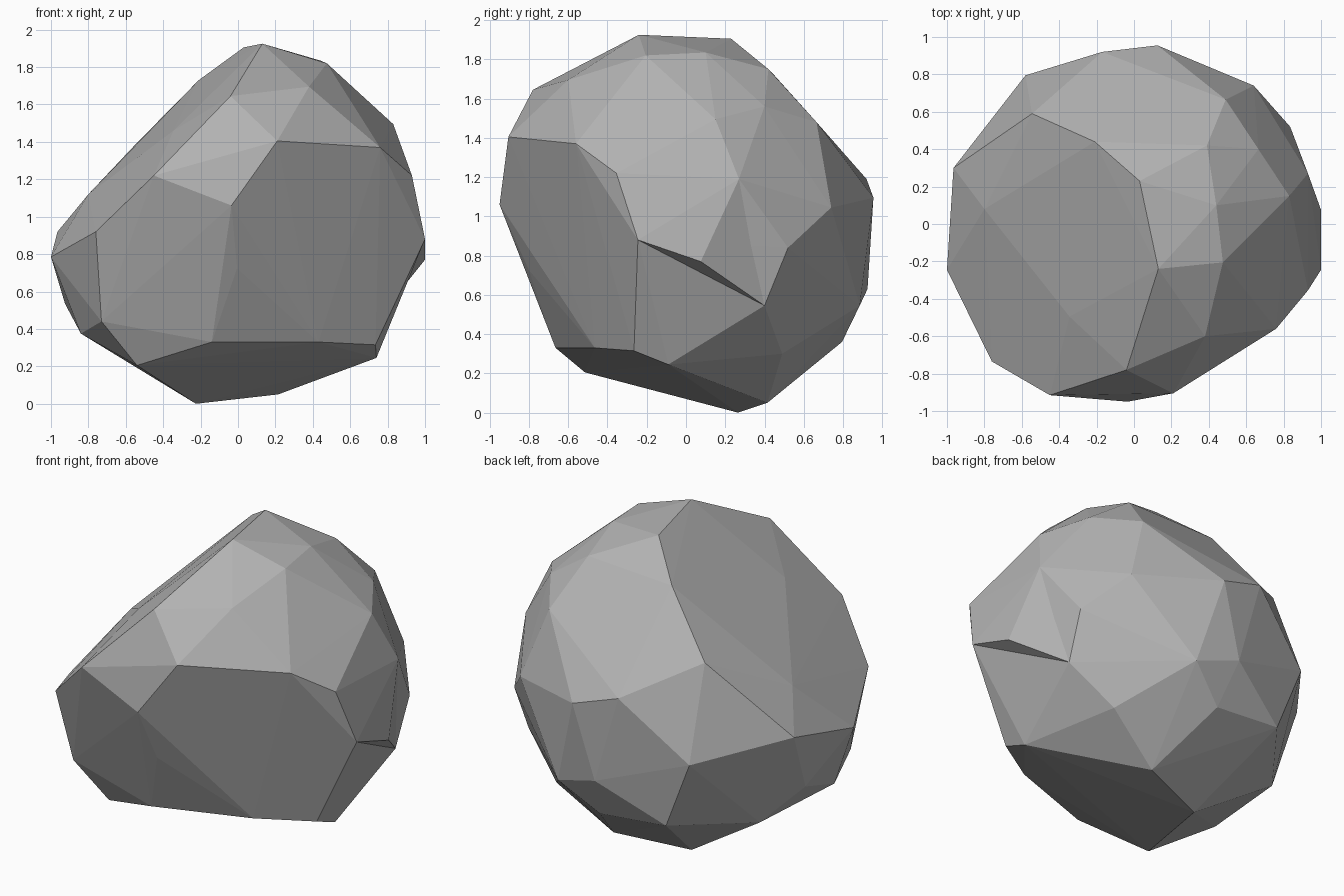
import bpy
import bmesh

# Remove the default cube only
cube = bpy.data.objects.get("Cube")
if cube:
    bpy.data.objects.remove(cube, do_unlink=True)


def flat_material(name, colour):
    mat = bpy.data.materials.new(name)
    mat.use_nodes = True
    mat.diffuse_color = colour
    shader = next(n for n in mat.node_tree.nodes if n.type == "BSDF_PRINCIPLED")
    shader.inputs["Base Color"].default_value = colour
    shader.inputs["Roughness"].default_value = 0.9
    return mat


def chiselled_stone(name, corners, material):
    """Wrap a tight, flat-faceted skin around the given corners."""
    bm = bmesh.new()
    for corner in corners:
        bm.verts.new(corner)
    bmesh.ops.convex_hull(bm, input=bm.verts[:], use_existing_faces=False)
    loose = [v for v in bm.verts if not v.link_faces]
    bmesh.ops.delete(bm, geom=loose, context="VERTS")
    bmesh.ops.recalc_face_normals(bm, faces=bm.faces[:])
    mesh = bpy.data.meshes.new(name)
    bm.to_mesh(mesh)
    bm.free()
    mesh.materials.append(material)
    obj = bpy.data.objects.new(name, mesh)
    bpy.context.collection.objects.link(obj)
    return obj


stone_grey = flat_material("stone grey", (0.45, 0.45, 0.45, 1))

# Rim and shallow crown of the large slanted face
slanted_face = [
    (.13, -.24, 1.925), (.03, .23, 1.905), (-.21, .44, 1.73), (-.545, .59, 1.39),
    (-.965, .3, .92), (-1, -.245, .785), (-.76, -.735, .92), (-.45, -.915, 1.22),
    (-.04, -.78, 1.645), (-.345, -.495, 1.46), (-.8, .08, 1.12),
]

# Rounded shoulder beside the summit
shoulder = [
    (.475, -.205, 1.82), (.38, -.6, 1.695), (.44, .1, 1.835), (.39, .42, 1.75),
    (.665, .4, 1.56), (.83, .15, 1.495), (.49, .665, 1.48),
]

# Broad front facets
front = [
    (.21, -.905, 1.405), (-.035, -.95, 1.06), (-.005, -.8, .725),
    (.76, -.56, 1.37), (-.73, -.6, .44),
]

# Rounded back
back = [
    (-.17, .92, 1.19), (.125, .955, 1.095), (.64, .74, 1.045), (.835, .52, .84),
    (-.58, .795, .83), (-.01, .925, .63), (.275, .885, .545),
]

# Underside and the facets just above the ground
underside = [
    (-.225, .265, 0), (.215, .415, .05), (.735, -.265, .315), (.74, -.09, .245),
    (-.14, -.665, .33), (.43, -.465, .33), (-.54, -.515, .205), (-.84, -.28, .375),
    (-.925, .13, .535), (-.75, .335, .34), (-.41, .785, .4), (.045, .795, .36),
    (.56, .49, .3),
]

# Side facets that carry the small overhang
overhang_root = [(.93, -.355, 1.22), (1, -.245, .88), (.82, .4, .545), (.93, .27, 1.19)]
overhang_tip = (1, .075, .77)

chiselled_stone(
    "boulder",
    slanted_face + shoulder + front + back + underside + overhang_root,
    stone_grey,
)
chiselled_stone("overhang", overhang_root + [overhang_tip], stone_grey)
